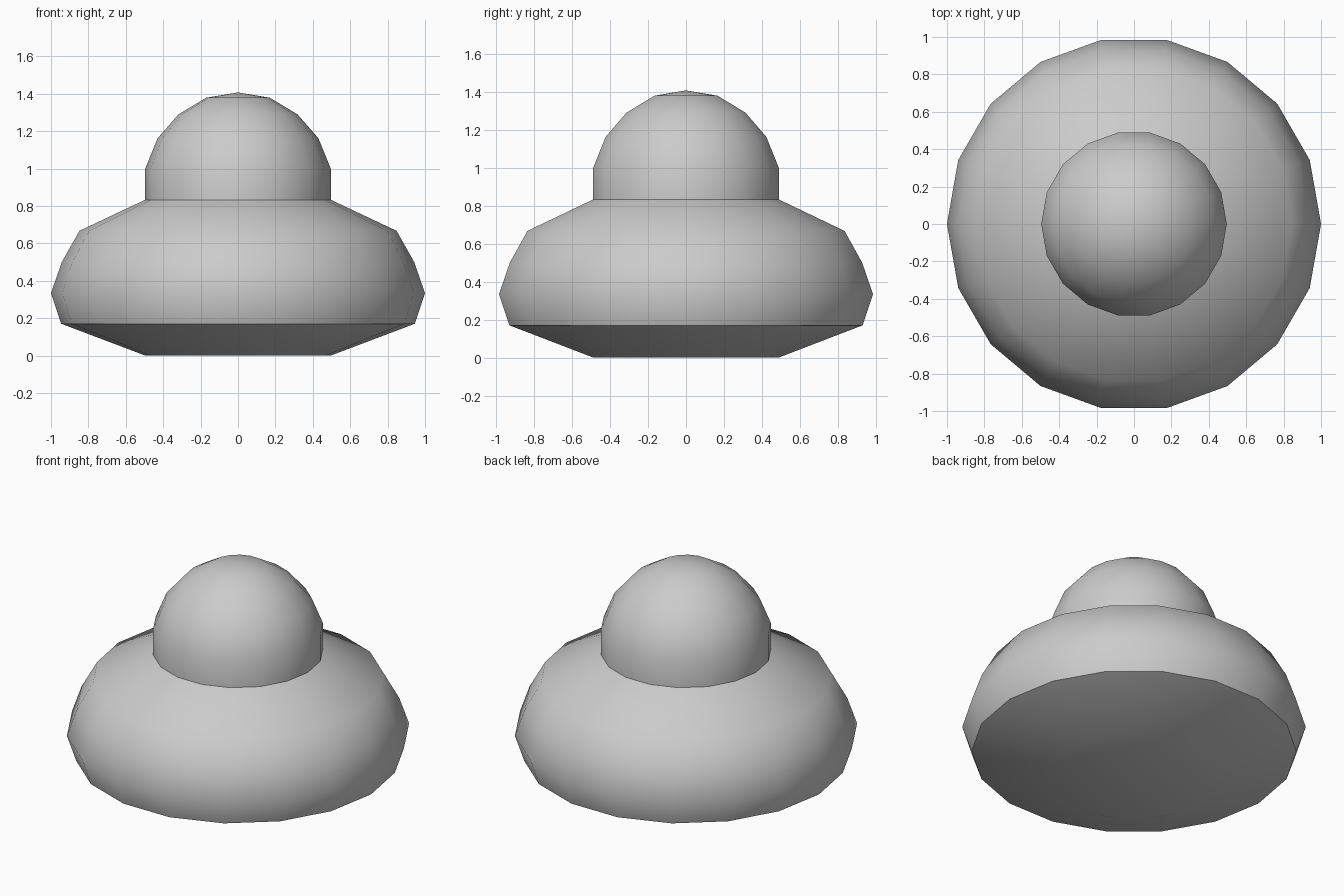
import bpy
import bmesh
import math
from mathutils import Matrix

if "Cube" in bpy.data.objects:
    bpy.data.objects.remove(bpy.data.objects["Cube"])

SIDES = 18


def lathe(name, profile):
    """Spin a (radius, z) profile around z; points on the axis merge, flat ends at z = 0 are capped."""
    bm = bmesh.new()
    verts = [bm.verts.new((r, 0, z)) for r, z in profile]
    edges = [bm.edges.new(pair) for pair in zip(verts, verts[1:])]
    bmesh.ops.spin(bm, geom=verts + edges, cent=(0, 0, 0), axis=(0, 0, 1),
                   angle=math.tau, steps=SIDES, use_duplicate=False)
    bmesh.ops.remove_doubles(bm, verts=bm.verts, dist=0.0005)
    floor_rim = [e for e in bm.edges if e.is_boundary and all(v.co.z < 0.001 for v in e.verts)]
    if floor_rim:
        bmesh.ops.contextual_create(bm, geom=floor_rim)
    bmesh.ops.recalc_face_normals(bm, faces=bm.faces)
    mesh = bpy.data.meshes.new(name)
    bm.to_mesh(mesh)
    bm.free()
    obj = bpy.data.objects.new(name, mesh)
    bpy.context.collection.objects.link(obj)
    bpy.ops.object.select_all(action='DESELECT')
    obj.select_set(True)
    bpy.context.view_layer.objects.active = obj
    bpy.ops.object.shade_smooth_by_angle(angle=math.radians(42))
    return obj


# Wide squat base with a flat underside
NECK = 0.496
lathe("base", [(NECK, 0), (0.945, 0.17), (1.0, 0.334), (0.942, 0.5), (0.848, 0.667), (NECK, 0.833)])

# Dome standing on the base
lathe("dome", [(NECK, 0.833), (NECK, 1.0), (0.43, 1.162), (0.318, 1.29), (0.169, 1.379), (0, 1.407)])
